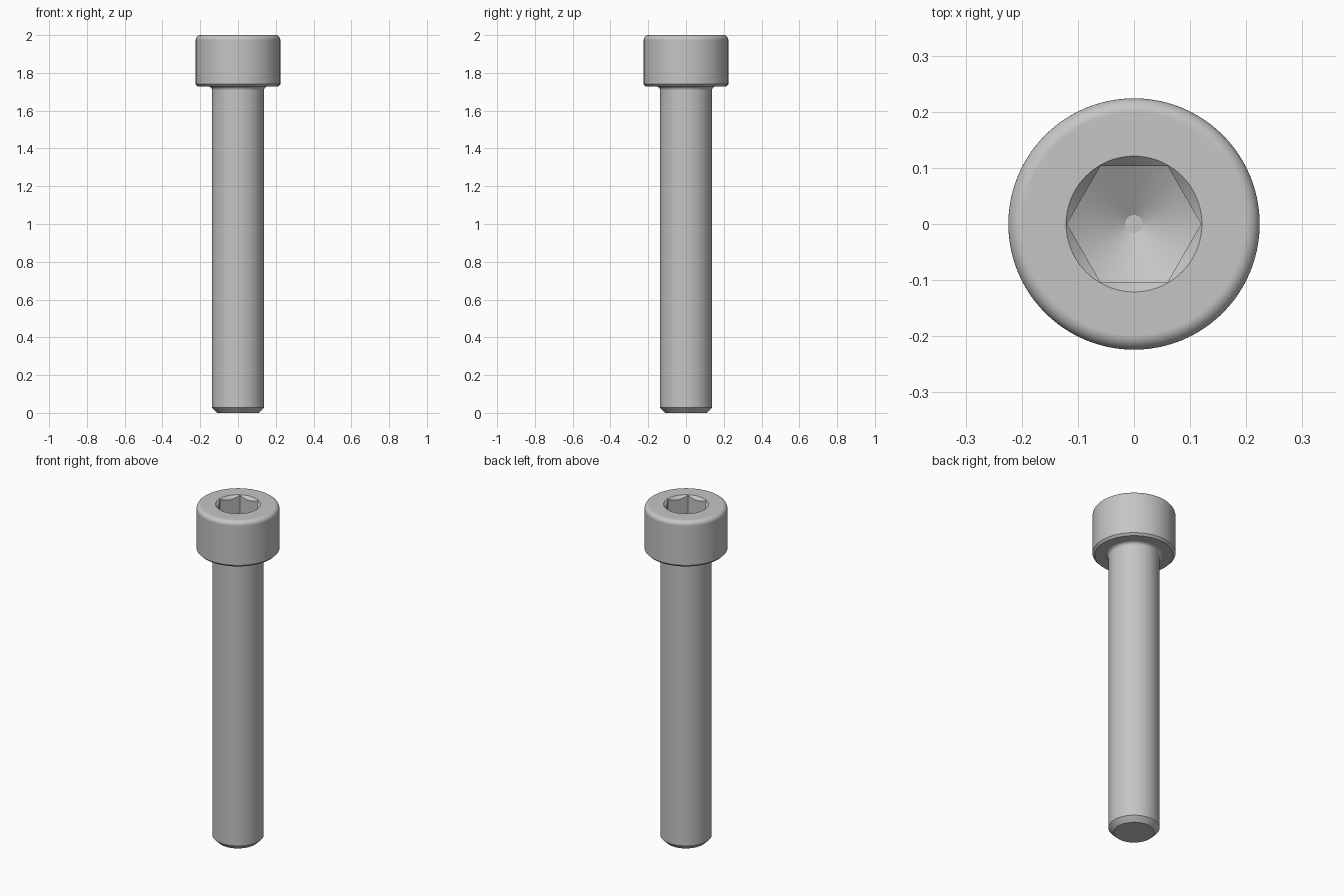
import bpy
import bmesh
import math

cube = bpy.data.objects.get("Cube")
if cube:
    bpy.data.objects.remove(cube, do_unlink=True)

# Material
steel = bpy.data.materials.new("grey_steel")
steel.use_nodes = True
grey = (0.56, 0.56, 0.56, 1)
steel.diffuse_color = grey
steel.node_tree.nodes["Principled BSDF"].inputs["Base Color"].default_value = grey


def revolve(name, profile, steps):
    """Spin a closed (radius, z) profile around the z axis."""
    bm = bmesh.new()
    verts = [bm.verts.new((r, 0, z)) for r, z in profile]
    edges = [bm.edges.new(pair) for pair in zip(verts, verts[1:])]
    bmesh.ops.spin(bm, geom=verts + edges, cent=(0, 0, 0), axis=(0, 0, 1),
                   angle=math.tau, steps=steps)
    bmesh.ops.remove_doubles(bm, verts=bm.verts, dist=1e-5)
    bmesh.ops.recalc_face_normals(bm, faces=bm.faces)
    mesh = bpy.data.meshes.new(name)
    bm.to_mesh(mesh)
    bm.free()
    mesh.materials.append(steel)
    obj = bpy.data.objects.new(name, mesh)
    bpy.context.collection.objects.link(obj)
    return obj


def arc(r, z, radius, start, end, n=8):
    """Points on a profile arc, angles in degrees."""
    angles = [math.radians(start + (end - start) * i / n) for i in range(n + 1)]
    return [(r + radius * math.cos(a), z + radius * math.sin(a)) for a in angles]


def cut(target, tool, operation):
    """Apply a boolean and delete the tool."""
    mod = target.modifiers.new("cut", 'BOOLEAN')
    mod.operation = operation
    mod.solver = 'EXACT'
    mod.object = tool
    bpy.context.view_layer.objects.active = target
    bpy.ops.object.modifier_apply(modifier=mod.name)
    bpy.data.objects.remove(tool, do_unlink=True)


SHANK_R, HEAD_R, HEAD_Z = 0.138, 0.224, 1.728
FILLET, ROUND, BEVEL = 0.02, 0.026, 0.012
SOCKET_R, SOCKET_Z = 0.1195, 1.862
SLOPE = math.tan(math.radians(30))

# Shank with a chamfered tip, filleted into the round-edged head
profile = [(0, 0), (0.11, 0), (SHANK_R, 0.028)]
profile += arc(SHANK_R + FILLET, HEAD_Z - FILLET, FILLET, 180, 90)
profile += [(HEAD_R - BEVEL, HEAD_Z), (HEAD_R, HEAD_Z + BEVEL)]
profile += arc(HEAD_R - ROUND, 2 - ROUND, ROUND, 0, 90)
profile += [(0, 2)]
screw = revolve("cap_screw", profile, 96)

# Hexagonal socket with a conical floor
socket = revolve("socket_cutter", [(0, 1.6), (SOCKET_R, 1.6), (SOCKET_R, 2.1), (0, 2.1)], 6)
tip_r, wide = 0.016, 0.2
floor = revolve("floor_cutter", [
    (0, SOCKET_Z - (SOCKET_R - tip_r) * SLOPE),
    (tip_r, SOCKET_Z - (SOCKET_R - tip_r) * SLOPE),
    (wide, SOCKET_Z + (wide - SOCKET_R) * SLOPE),
    (wide, 2.05), (0, 2.05)], 96)
cut(socket, floor, 'INTERSECT')
cut(screw, socket, 'DIFFERENCE')

# Conical lead-in at the mouth of the socket
mouth = revolve("mouth_cutter", [(0, 1.93), (0.051, 1.93), (0.171, 2.05), (0, 2.05)], 96)
cut(screw, mouth, 'DIFFERENCE')

# Smooth shading with crisp edges
bpy.ops.object.select_all(action='DESELECT')
screw.select_set(True)
bpy.context.view_layer.objects.active = screw
bpy.ops.object.shade_smooth_by_angle(angle=math.radians(25))
weighted = screw.modifiers.new("weighted_normals", 'WEIGHTED_NORMAL')
weighted.keep_sharp = True
